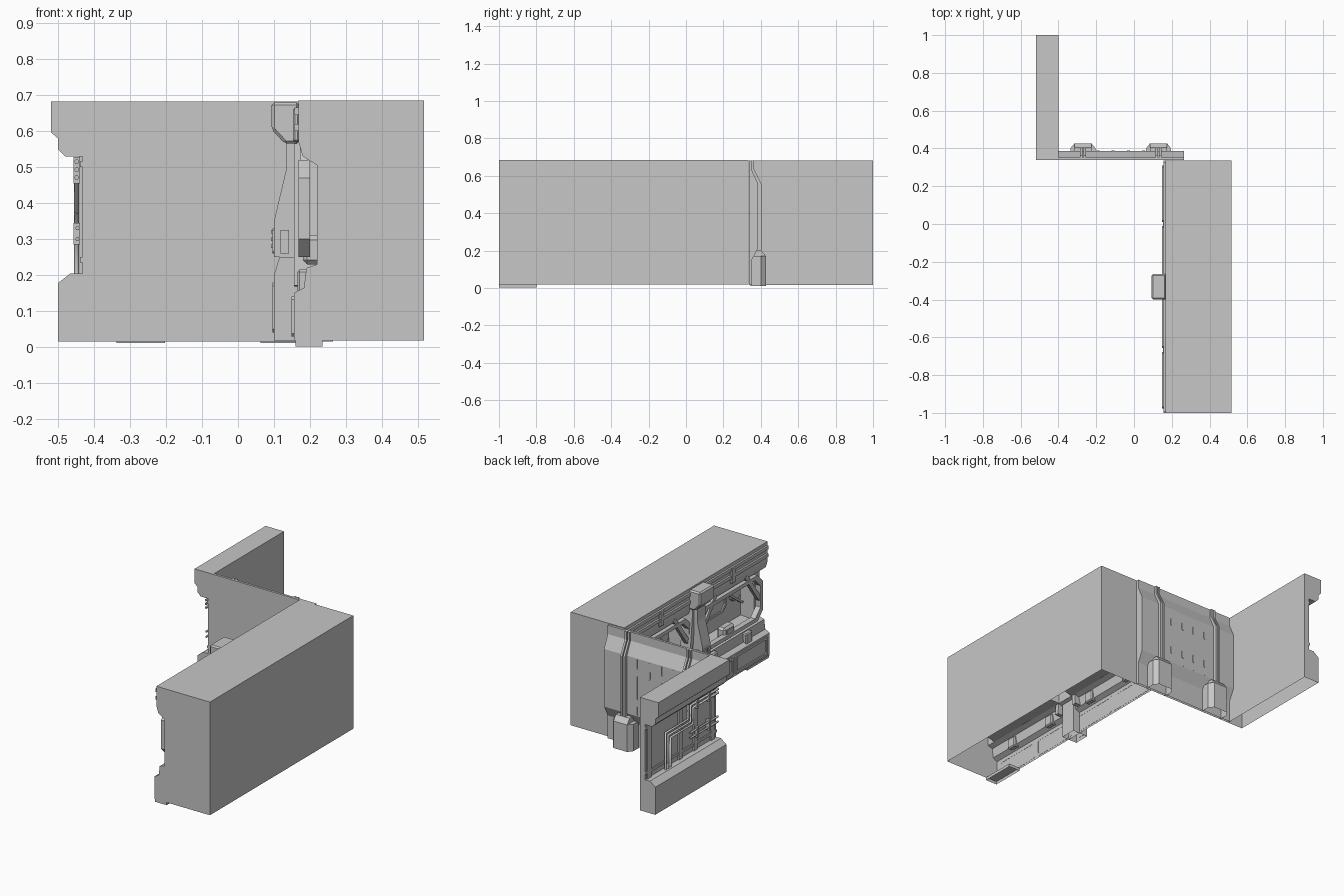
import bpy, bmesh
from mathutils import Vector

cube = bpy.data.objects.get("Cube")
if cube:
    bpy.data.objects.remove(cube, do_unlink=True)

grey = bpy.data.materials.new("wall grey")
grey.use_nodes = True
COLOUR = (0.57, 0.57, 0.57, 1)
grey.diffuse_color = COLOUR
grey.node_tree.nodes["Principled BSDF"].inputs["Base Color"].default_value = COLOUR
BAYS = (0, -.667)


def finish(name, bm, bevel=0):
    bmesh.ops.recalc_face_normals(bm, faces=bm.faces)
    mesh = bpy.data.meshes.new(name)
    bm.to_mesh(mesh)
    bm.free()
    mesh.materials.append(grey)
    ob = bpy.data.objects.new(name, mesh)
    bpy.context.collection.objects.link(ob)
    if bevel:
        mod = ob.modifiers.new("chamfer", "BEVEL")
        mod.width, mod.segments = bevel, 1
    return ob


def place(axis, p, d):
    """Put a 2D outline point at depth d along the given axis."""
    return {"x": (d, *p), "y": (p[0], d, p[1]), "z": (*p, d)}[axis]


def prism(name, axis, pts, a, b, open_base=False, bevel=0, caps=(True, True)):
    """Extrude an outline; open_base leaves out the side closing last to first."""
    bm = bmesh.new()
    ends = [[bm.verts.new(place(axis, p, d)) for p in pts] for d in (a, b)]
    n = len(pts)
    for e, cap in zip(ends, caps):
        if cap:
            bm.faces.new(e)
    for i in range(n - 1 if open_base else n):
        j = (i + 1) % n
        bm.faces.new((ends[0][i], ends[0][j], ends[1][j], ends[1][i]))
    return finish(name, bm, bevel)


def box(name, x, y, z, bevel=0):
    pts = [(x[0], y[0]), (x[1], y[0]), (x[1], y[1]), (x[0], y[1])]
    return prism(name, "z", pts, z[0], z[1], bevel=bevel)


def octagon(y, z, c, inset=0):
    y0, y1, z0, z1 = y[0] + inset, y[1] - inset, z[0] + inset, z[1] - inset
    return [(y0 + c, z0), (y1 - c, z0), (y1, z0 + c), (y1, z1 - c),
            (y1 - c, z1), (y0 + c, z1), (y0, z1 - c), (y0, z0 + c)]


def frame(name, x, y, z, c, rim):
    """Chamfered rectangular ring facing sideways."""
    bm = bmesh.new()
    loops = [[bm.verts.new((d, *p)) for p in octagon(y, z, c, i)]
             for d, i in ((x[0], 0), (x[0], rim), (x[1], rim), (x[1], 0))]
    for k in range(4):
        a, b = loops[k], loops[(k + 1) % 4]
        for i in range(8):
            j = (i + 1) % 8
            bm.faces.new((a[i], a[j], b[j], b[i]))
    return finish(name, bm)


def strut(name, x, a, b, w):
    """Flat bar running between two (y, z) points."""
    a, b = Vector(a), Vector(b)
    side = (b - a).orthogonal().normalized() * w / 2
    return prism(name, "x", [a + side, b + side, b - side, a - side], *x)


def pipe(name, pts, r):
    curve = bpy.data.curves.new(name, "CURVE")
    curve.dimensions = "3D"
    curve.bevel_depth, curve.bevel_resolution = r, 1
    curve.use_fill_caps = True
    line = curve.splines.new("POLY")
    line.points.add(len(pts) - 1)
    for point, co in zip(line.points, pts):
        point.co = (*co, 1)
    curve.materials.append(grey)
    bpy.context.collection.objects.link(bpy.data.objects.new(name, curve))


def sink_alcoves(ob, depth):
    """Push a deep alcove into the recess back at each bay."""
    bm = bmesh.new()
    bm.from_mesh(ob.data)

    def back_faces():
        return [f for f in bm.faces if all(abs(v.co.x - .22) < .001 for v in f.verts)]

    for yc in BAYS:
        for s in (-1, 1):
            faces = back_faces()
            edges = list({e for f in faces for e in f.edges})
            bmesh.ops.bisect_plane(bm, geom=faces + edges, plane_co=(0, yc + s * .28, 0),
                                   plane_no=(0, 1, 0))
    bm.normal_update()
    for f in back_faces():
        if any(abs(f.calc_center_median().y - yc) < .05 for yc in BAYS):
            bmesh.ops.inset_individual(bm, faces=[f], thickness=.015,
                                       depth=depth * f.normal.x)
    bm.to_mesh(ob.data)
    bm.free()


# Thick wall: open underneath, recessed on its inner side
wall = prism("thick_wall", "y", [
    (.517, .018), (.517, .685), (.168, .685), (.168, .57), (.18, .53), (.22, .505),
    (.22, .23), (.19, .22), (.183, .165), (.155, .15), (.155, .018)],
    -1, .335, open_base=True)
sink_alcoves(wall, .08)
prism("floor_rail", "y", [(.235, .002), (.235, .02), (.16, .02), (.16, .002)], -1, -.8,
      open_base=True)

# Two equal bays of equipment in the recess
for n, yc in enumerate(BAYS):
    tag = f"_{n + 1}"
    for z in (.6, .645):
        box("top_rail" + tag, (.157, .169), (yc - .325, yc + .325), (z, z + .02))
    frame("bay_frame" + tag, (.168, .2), (yc - .29, yc + .29), (.25, .52), .05, .022)
    prism("back_panel" + tag, "x", octagon((yc - .1, yc + .1), (.34, .47), .03), .28, .301)
    frame("back_panel_rim" + tag, (.273, .285), (yc - .1, yc + .1), (.34, .47), .03, .012)
    box("console" + tag, (.18, .235), (yc - .05, yc + .05), (.23, .31), .012)
    box("console_screen" + tag, (.175, .185), (yc - .03, yc + .03), (.262, .295))
    box("top_clip" + tag, (.153, .17), (yc - .02, yc + .02), (.57, .665), .005)
    for s in (-1, 1):
        strut("bay_strut" + tag, (.172, .195), (yc + s * .14, .55), (yc + s * .27, .37), .025)
        strut("cable" + tag, (.27, .285), (yc + s * .1, .44), (yc + s * .25, .33), .012)
        prism("side_panel" + tag, "x",
              octagon((yc + s * .2 - .04, yc + s * .2 + .04), (.36, .47), .02), .28, .301)
        mid = yc + s * .16
        frame("base_frame" + tag, (.149, .156), (mid - .15, mid + .15), (.03, .14), .008, .014)
        box("base_bracket" + tag, (.165, .2), (mid - .03, mid + .03), (.15, .215), .006)

# Central pillar: head, flared shaft and foot
prism("pillar_head", "y", [(.17, .68), (.093, .68), (.093, .605), (.13, .565), (.17, .565)],
      -.4, -.265, bevel=.008)
prism("pillar_shaft", "y", [(.22, .6), (.133, .6), (.133, .49), (.1, .35), (.1, .25), (.22, .25)],
      -.37, -.295)
prism("pillar_foot", "y", [(.2, .018), (.2, .25), (.115, .25), (.1, .2), (.1, .018)],
      -.38, -.287, open_base=True)
for s in (-1, 1):
    strut("pillar_leg", (.155, .22), (-.333 + s * .035, .57), (-.333 + s * .075, .17), .025)
    y = -.333 + s * .04
    box("pillar_side_hatch", (.118, .142), (y - .004, y + .004), (.26, .325))
frame("pillar_hatch", (.096, .101), (-.36, -.305), (.26, .33), .006, .008)
for z in (.275, .295, .315):
    box("pillar_stud", (.092, .1), (-.338, -.328), (z, z + .01))
frame("pillar_foot_trim", (.096, .101), (-.37, -.297), (.04, .18), .01, .01)

# Thin linking wall with a raised back panel
prism("link_wall", "x", [(.338, .016), (.338, .682), (.352, .682), (.352, .63), (.386, .555),
                         (.386, .215), (.352, .15), (.352, .016)], -.4, .264, open_base=True)
for x in (-.27, .13):
    for dx in (-.009, .009):
        prism("link_rib", "x", [(.345, .682), (.364, .682), (.364, .635), (.404, .555), (.404, .2),
                                (.345, .2)], x + dx - .006, x + dx + .006)
    prism("link_foot", "z", [(x - .067, .345), (x - .067, .4), (x - .045, .427), (x + .045, .427),
                             (x + .067, .4), (x + .067, .345)], .011, .17, caps=(False, True))
    prism("link_foot_cap", "x", [(.345, .17), (.427, .17), (.404, .2), (.345, .2)],
          x - .045, x + .045)
for x in (-.19, -.11, -.03, .05):
    box("link_seam", (x - .003, x + .003), (.38, .388), (.22, .55))
    for z in (.27, .45):
        prism("seam_plate", "y", octagon((x - .008, x + .008), (z, z + .05), .006), .38, .389)

# Narrow wall: overhanging top, recessed middle, sloped base
prism("narrow_wall", "y", [
    (-.4, .016), (-.4, .682), (-.52, .682), (-.52, .597), (-.5, .58), (-.5, .55), (-.48, .53),
    (-.432, .53), (-.432, .205), (-.465, .205), (-.5, .178), (-.5, .016)],
    .338, 1, open_base=True)
for y in (.36, .52, .66, .95):
    box("recess_panel", (-.44, -.43), (y, y + .035), (.205, .53))
for z in (.235, .5):
    box("recess_rail", (-.439, -.43), (.34, 1), (z, z + .015))

# Stepped pipes in the recess
for i in range(3):
    d = i * .022
    path = [(.83 - d, .205), (.83 - d, .42 - d), (.62 - d, .42 - d), (.62 - d, .515 - d),
            (.34, .515 - d)]
    pipe("stepped_pipe", [(-.448, y, z) for y, z in path], .007)
for z in (.3, .33):
    pipe("low_pipe", [(-.446, .34, z), (-.446, .6, z)], .006)
for y in (.42, .53):
    box("pipe_clamp", (-.457, -.43), (y, y + .015), (.285, .345))
    box("pipe_clamp", (-.457, -.43), (y, y + .015), (.455, .528))
